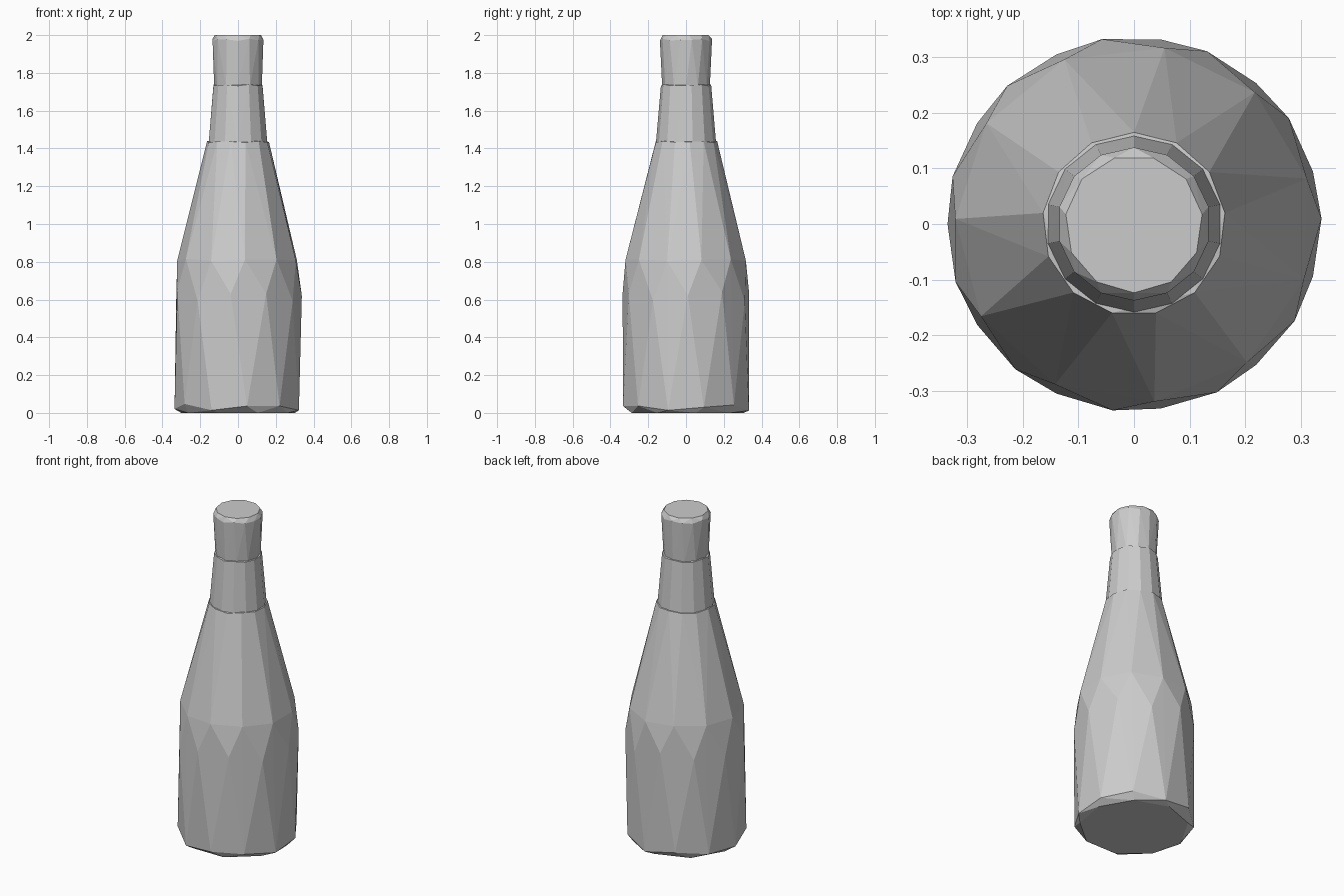
import bpy
import bmesh
from math import cos, sin, tau

if "Cube" in bpy.data.objects:
    bpy.data.objects.remove(bpy.data.objects["Cube"], do_unlink=True)

grey = bpy.data.materials.new("plain grey")
grey.use_nodes = True
colour = (0.6, 0.6, 0.6, 1)
grey.diffuse_color = colour
grey.node_tree.nodes["Principled BSDF"].inputs["Base Color"].default_value = colour


def faceted_solid(name, rings):
    """Wrap a flat-faced skin around rings of (height, radius, sides, turn, height wobble)."""
    bm = bmesh.new()
    for z, radius, sides, turn, wobble in rings:
        for i in range(sides):
            a = tau * (i + turn) / sides
            dz = wobble * sin(i * 2.4)
            bm.verts.new((radius * cos(a), radius * sin(a), z + dz))
    hull = bmesh.ops.convex_hull(bm, input=bm.verts[:])
    loose = [v for v in hull["geom_interior"] if isinstance(v, bmesh.types.BMVert)]
    bmesh.ops.delete(bm, geom=loose, context="VERTS")
    bmesh.ops.recalc_face_normals(bm, faces=bm.faces[:])
    mesh = bpy.data.meshes.new(name)
    bm.to_mesh(mesh)
    bm.free()
    mesh.materials.append(grey)
    obj = bpy.data.objects.new(name, mesh)
    bpy.context.collection.objects.link(obj)
    return obj


# Main body: chamfered base, nearly straight wall, tapering shoulder
faceted_solid("bottle_body", [
    (0.0, 0.305, 9, 0.25, 0),
    (0.03, 0.336, 11, 0.5, 0.018),
    (0.62, 0.338, 11, 0.05, 0.03),
    (0.81, 0.322, 11, 0.45, 0.006),
    (1.435, 0.165, 13, 0.25, 0.004),
])

# Lower neck, narrowing upwards
faceted_solid("bottle_neck", [
    (1.42, 0.160, 14, 0.5, 0),
    (1.735, 0.133, 14, 0.5, 0.004),
])

# Cap sleeve, widening slightly to a bevelled top
faceted_solid("bottle_cap", [
    (1.725, 0.126, 12, 0.0, 0),
    (1.975, 0.138, 14, 0.5, 0.006),
    (2.0, 0.124, 11, 0.25, 0),
])
